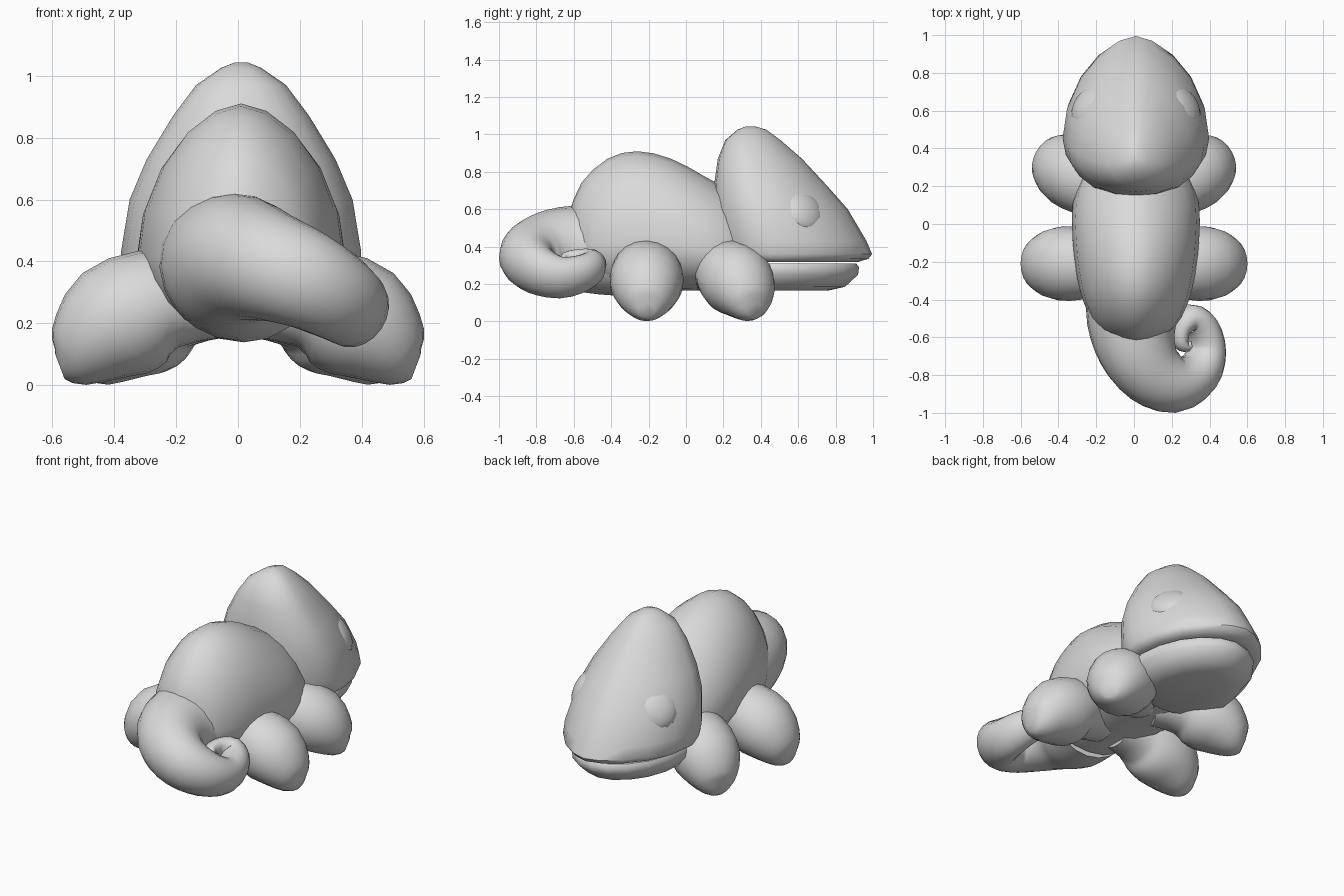
import bpy, bmesh, math
from mathutils import Vector, Matrix

cube = bpy.data.objects.get("Cube")
if cube:
    bpy.data.objects.remove(cube, do_unlink=True)

clay = bpy.data.materials.new("light_grey")
clay.use_nodes = True
GREY = (0.7, 0.7, 0.7, 1)
clay.diffuse_color = GREY
clay.node_tree.nodes["Principled BSDF"].inputs["Base Color"].default_value = GREY

SIDES = 20
ANGLES = [2 * math.pi * i / SIDES for i in range(SIDES)]


def finish(name, bm):
    """Turn a bmesh into a smooth-shaded object."""
    bmesh.ops.recalc_face_normals(bm, faces=bm.faces)
    mesh = bpy.data.meshes.new(name)
    bm.to_mesh(mesh)
    bm.free()
    mesh.shade_smooth()
    mesh.set_sharp_from_angle(angle=math.radians(50))
    mesh.materials.append(clay)
    obj = bpy.data.objects.new(name, mesh)
    bpy.context.scene.collection.objects.link(obj)
    return obj


def loft(name, rings):
    """Skin a list of rings and cap both ends."""
    bm = bmesh.new()
    loops = [[bm.verts.new(p) for p in ring] for ring in rings]
    for a, b in zip(loops, loops[1:]):
        for i in range(len(a)):
            j = (i + 1) % len(a)
            bm.faces.new((a[i], a[j], b[j], b[i]))
    bm.faces.new(loops[0])
    bm.faces.new(loops[-1])
    return finish(name, bm)


def dense(rows, steps):
    """Catmull-Rom interpolation of any rows of numbers."""
    rows = [rows[0]] + rows + [rows[-1]]
    out = []
    for a, b, c, d in zip(rows, rows[1:], rows[2:], rows[3:]):
        for s in range(steps):
            t = s / steps
            out.append([q + 0.5 * t * (r - p + t * (2 * p - 5 * q + 4 * r - e
                        + t * (3 * (q - r) + e - p)))
                        for p, q, r, e in zip(a, b, c, d)])
    return out + [list(rows[-1])]


def egg(low, high, width, middle, power):
    """Egg outline as (across, along) pairs, widest at the middle fraction."""
    mid = low + middle * (high - low)
    pairs = []
    for t in ANGLES:
        s, c = math.sin(t), math.cos(t)
        reach = high - mid if s > 0 else mid - low
        bend = power if s > 0 else 0.9
        pairs.append((math.copysign(abs(c) ** bend, c) * width, mid + reach * s))
    return pairs


def sweep(name, rows, up, steps):
    """Tube along rows of x, y, z, side radius, height radius."""
    rows = dense(rows, steps)
    points = [Vector(r[:3]) for r in rows]
    rings = []
    for i, row in enumerate(rows):
        ahead = points[min(i + 1, len(points) - 1)] - points[max(i - 1, 0)]
        side = ahead.cross(Vector(up)).normalized()
        rise = side.cross(ahead).normalized()
        rings.append([points[i] + side * row[3] * math.cos(t)
                      + rise * row[4] * math.sin(t) for t in ANGLES])
    return loft(name, rings)


# Body: egg-shaped slices along y (y, bottom, top, half width)
body = [(-0.625, 0.38, 0.58, 0.06), (-0.56, 0.24, 0.74, 0.195),
        (-0.42, 0.17, 0.87, 0.275), (-0.26, 0.165, 0.91, 0.315),
        (-0.08, 0.165, 0.87, 0.335), (0.1, 0.165, 0.775, 0.335),
        (0.25, 0.17, 0.68, 0.29), (0.4, 0.2, 0.5, 0.2)]
loft("body", [[(x + 0.01, y, z) for x, z in egg(lo, hi, w, 0.35, 1.15)]
              for y, lo, hi, w in dense(body, 2)])

# Head and jaw: horizontal slices (z, back, front, half width)
head = [(0.318, 0.22, 0.92, 0.34), (0.335, 0.19, 0.975, 0.37),
        (0.36, 0.18, 0.995, 0.38), (0.43, 0.165, 0.965, 0.388),
        (0.6, 0.145, 0.865, 0.36), (0.73, 0.15, 0.75, 0.305),
        (0.87, 0.17, 0.62, 0.22), (0.97, 0.21, 0.505, 0.145),
        (1.025, 0.275, 0.43, 0.065), (1.043, 0.32, 0.37, 0.02)]
jaw = [(0.165, 0.25, 0.76, 0.2), (0.185, 0.22, 0.85, 0.28),
       (0.25, 0.2, 0.92, 0.33), (0.29, 0.2, 0.925, 0.335),
       (0.31, 0.22, 0.91, 0.325)]
for name, slices, power in (("head", head, 1.25), ("jaw", jaw, 1.05)):
    loft(name, [[(x + 0.01, y, z) for x, y in egg(lo, hi, w, 0.36, power)]
                for z, lo, hi, w in slices])

# Curled tail, its coil tilted towards the left side
tail = [(0.0, -0.38, 0.385, 0.26, 0.24), (-0.01, -0.52, 0.39, 0.24, 0.235),
        (0.02, -0.67, 0.405, 0.21, 0.205), (0.1, -0.79, 0.385, 0.18, 0.18),
        (0.22, -0.845, 0.34, 0.155, 0.16), (0.335, -0.79, 0.275, 0.122, 0.14),
        (0.385, -0.67, 0.235, 0.095, 0.12), (0.36, -0.55, 0.26, 0.085, 0.105),
        (0.295, -0.5, 0.3, 0.075, 0.09), (0.245, -0.56, 0.325, 0.05, 0.07),
        (0.25, -0.63, 0.33, 0.04, 0.05), (0.285, -0.65, 0.32, 0.025, 0.035),
        (0.295, -0.62, 0.32, 0.008, 0.01)]
sweep("tail", tail, (0.6, 0, 0.9), 3)

# Legs: fat drops spreading down and out (x, z, side radius, height radius)
leg = [(0.03, 0.21, 0.1, 0.06), (0.165, 0.255, 0.155, 0.135),
       (0.275, 0.255, 0.19, 0.185), (0.4, 0.2, 0.195, 0.192),
       (0.49, 0.125, 0.155, 0.143), (0.545, 0.075, 0.1, 0.092),
       (0.575, 0.06, 0.045, 0.042)]
for sign, label in ((1, "left"), (-1, "right")):
    for part, start, end, reach in (("front", 0.1, 0.31, 0.86),
                                    ("back", -0.21, -0.21, 1)):
        rows = [(sign * reach * x, start + (end - start) * x / 0.45, z, side, rise)
                for x, z, side, rise in leg]
        sweep(f"{label}_{part}_leg", rows, (0, 0, 1), 2)

    # Eye: shallow dome on the side of the head
    bm = bmesh.new()
    outward = Vector((sign * 0.7, 0.5, 0.5))
    place = (Matrix.Translation((0.01 + sign * 0.245, 0.625, 0.59))
             @ outward.to_track_quat("Z", "Y").to_matrix().to_4x4()
             @ Matrix.Diagonal((0.125, 0.125, 0.06, 1)))
    bmesh.ops.create_uvsphere(bm, u_segments=16, v_segments=8, radius=1, matrix=place)
    finish(f"{label}_eye", bm)
